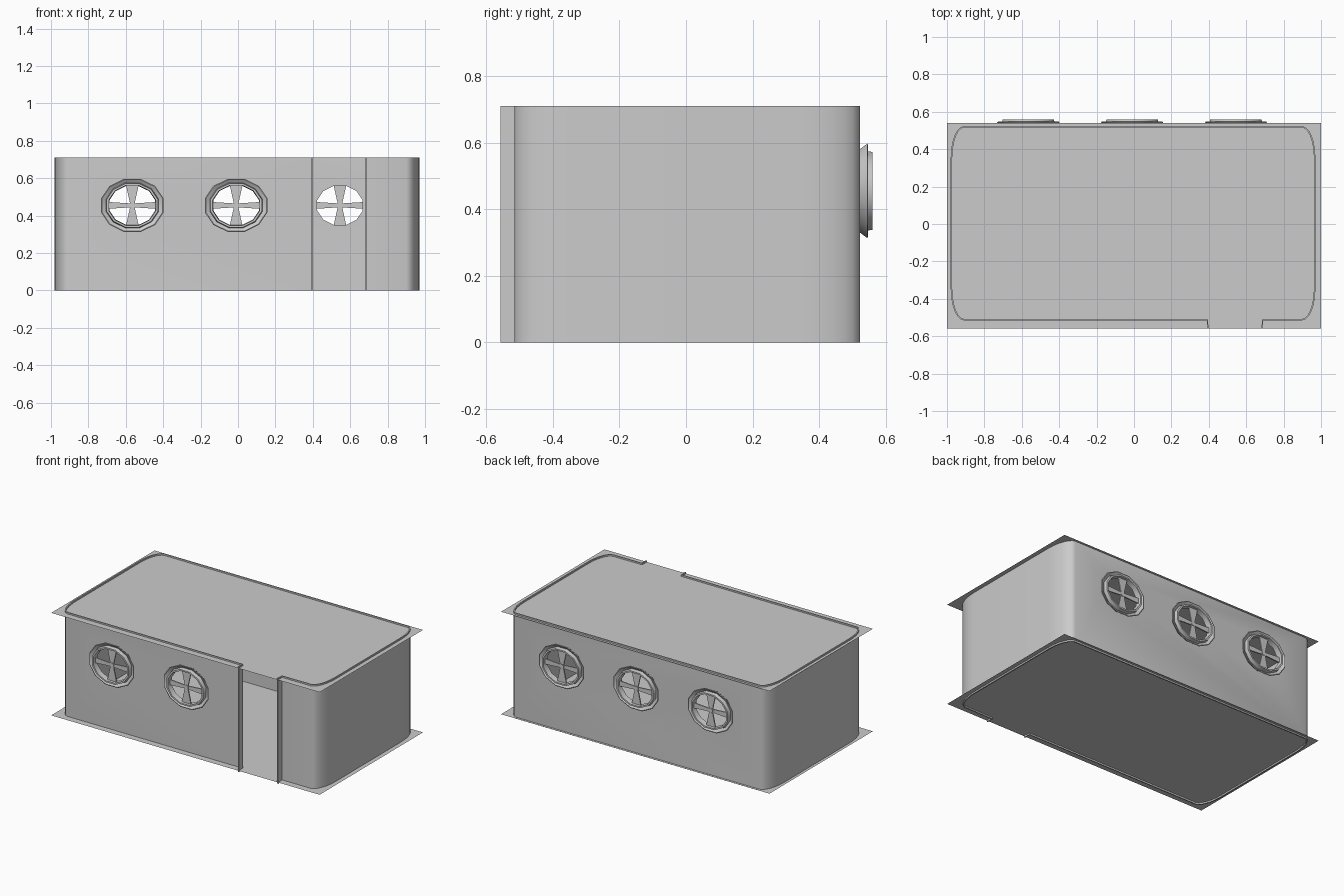
import bpy, bmesh, math

old = bpy.data.objects.get("Cube")
if old:
    bpy.data.objects.remove(old, do_unlink=True)

grey = bpy.data.materials.new("light_grey")
grey.use_nodes = True
colour = (0.6, 0.6, 0.6, 1)
grey.diffuse_color = colour
grey.node_tree.nodes["Principled BSDF"].inputs["Base Color"].default_value = colour

HEIGHT = 0.71
LEFT, RIGHT, FRONT, BACK = -0.98, 0.97, -0.515, 0.523
LIP = -0.558
DOOR = (0.39, 0.69)
WINDOW_X = (-0.565, -0.01, 0.545)
WINDOW_Z = 0.455


def finish(name, bm, fix_normals=True):
    if fix_normals:
        bmesh.ops.recalc_face_normals(bm, faces=bm.faces)
    mesh = bpy.data.meshes.new(name)
    bm.to_mesh(mesh)
    bm.free()
    mesh.materials.append(grey)
    ob = bpy.data.objects.new(name, mesh)
    bpy.context.collection.objects.link(ob)
    return ob


def activate(ob):
    bpy.ops.object.select_all(action='DESELECT')
    ob.select_set(True)
    bpy.context.view_layer.objects.active = ob


def ellipse(bm, rx, rz, y, sides):
    ring = []
    for i in range(sides):
        a = 2 * math.pi * (i + 0.5) / sides
        ring.append(bm.verts.new((rx * math.cos(a), y, rz * math.sin(a))))
    return ring


def bridge(bm, a, b):
    n = len(a)
    for i in range(n):
        j = (i + 1) % n
        bm.faces.new((a[i], a[j], b[j], b[i]))


# Floor and ceiling sheets
def sheet(name, z):
    bm = bmesh.new()
    corners = ((-1, -0.56), (1, -0.56), (1, 0.54), (-1, 0.54))
    bm.faces.new([bm.verts.new((x, y, z)) for x, y in corners])
    finish(name, bm, False)


sheet("floor", 0.01)
sheet("ceiling", HEIGHT - 0.01)


# Wall outline: a loop with stretched round corners, open at the doorway
def corner(sx, sy, start, steps=6):
    rx, ry = 0.07, 0.17
    cx = RIGHT - rx if sx > 0 else LEFT + rx
    cy = BACK - ry if sy > 0 else FRONT + ry
    pts = []
    for i in range(steps + 1):
        a = math.radians(start + 90 * i / steps)
        pts.append((cx + rx * math.cos(a), cy + ry * math.sin(a)))
    return pts


path = [(DOOR[1], LIP), (DOOR[1], FRONT)]
path += corner(1, -1, -90) + corner(1, 1, 0) + corner(-1, 1, 90) + corner(-1, -1, 180)
path += [(DOOR[0], FRONT), (DOOR[0], LIP)]

bm = bmesh.new()
low = [bm.verts.new((x, y, 0)) for x, y in path]
high = [bm.verts.new((x, y, HEIGHT)) for x, y in path]
for i in range(len(path) - 1):
    bm.faces.new((low[i], low[i + 1], high[i + 1], high[i]))
walls = finish("walls", bm, False)
thick = walls.modifiers.new("thickness", 'SOLIDIFY')
thick.thickness = 0.008
thick.offset = -1

# Window openings cut through the front and back walls
spots = [(x, 1) for x in WINDOW_X] + [(x, -1) for x in WINDOW_X[:2]]
bm = bmesh.new()
for x, side in spots:
    y = BACK if side > 0 else FRONT
    a = ellipse(bm, 0.145, 0.126, -0.05, 8)
    b = ellipse(bm, 0.145, 0.126, 0.05, 8)
    bridge(bm, a, b)
    bm.faces.new(a)
    bm.faces.new(b)
    bmesh.ops.translate(bm, verts=a + b, vec=(x, y, WINDOW_Z))
cutter = finish("window_cutter", bm)
cutter.hide_render = True
cut = walls.modifiers.new("openings", 'BOOLEAN')
cut.operation = 'DIFFERENCE'
cut.solver = 'EXACT'
cut.object = cutter
activate(walls)
for name in ("thickness", "openings"):
    bpy.ops.object.modifier_apply(modifier=name)
bpy.data.objects.remove(cutter, do_unlink=True)
activate(walls)
bpy.ops.object.shade_smooth_by_angle(angle=math.radians(35))


# Round window: flared collar, raised frame, and tapered spokes
def window(name, x, side):
    bm = bmesh.new()
    profile = ((0.152, 0.13, 0), (0.173, 0.147, 0.022), (0.168, 0.142, 0.024),
               (0.146, 0.125, 0.012), (0.142, 0.121, 0.037),
               (0.13, 0.111, 0.037), (0.126, 0.108, 0))
    rings = [ellipse(bm, rx, rz, y, 12) for rx, rz, y in profile]
    for i in range(len(rings)):
        bridge(bm, rings[i], rings[(i + 1) % len(rings)])
    for k in range(4):
        a = math.pi / 2 * k
        reach, wide = (0.108, 0.034) if k % 2 else (0.126, 0.018)
        outline = ((0, -0.01), (reach, -wide), (reach, wide), (0, 0.01))
        layers = []
        for y in (0.012, 0.02):
            layers.append([bm.verts.new((r * math.cos(a) - w * math.sin(a), y,
                                         r * math.sin(a) + w * math.cos(a)))
                           for r, w in outline])
        bridge(bm, *layers)
        for layer in layers:
            bm.faces.new(layer)
    # Hub
    hub = [ellipse(bm, 0.016, 0.016, y, 8) for y in (0.01, 0.024)]
    bridge(bm, *hub)
    for ring in hub:
        bm.faces.new(ring)
    bmesh.ops.scale(bm, verts=bm.verts, vec=(1, side, 1))
    y = BACK if side > 0 else FRONT
    bmesh.ops.translate(bm, verts=bm.verts, vec=(x, y, WINDOW_Z))
    ob = finish(name, bm)
    activate(ob)
    bpy.ops.object.shade_smooth_by_angle(angle=math.radians(35))


for i, (x, side) in enumerate(spots):
    window(("back" if side > 0 else "front") + "_window_" + str(i + 1), x, side)
